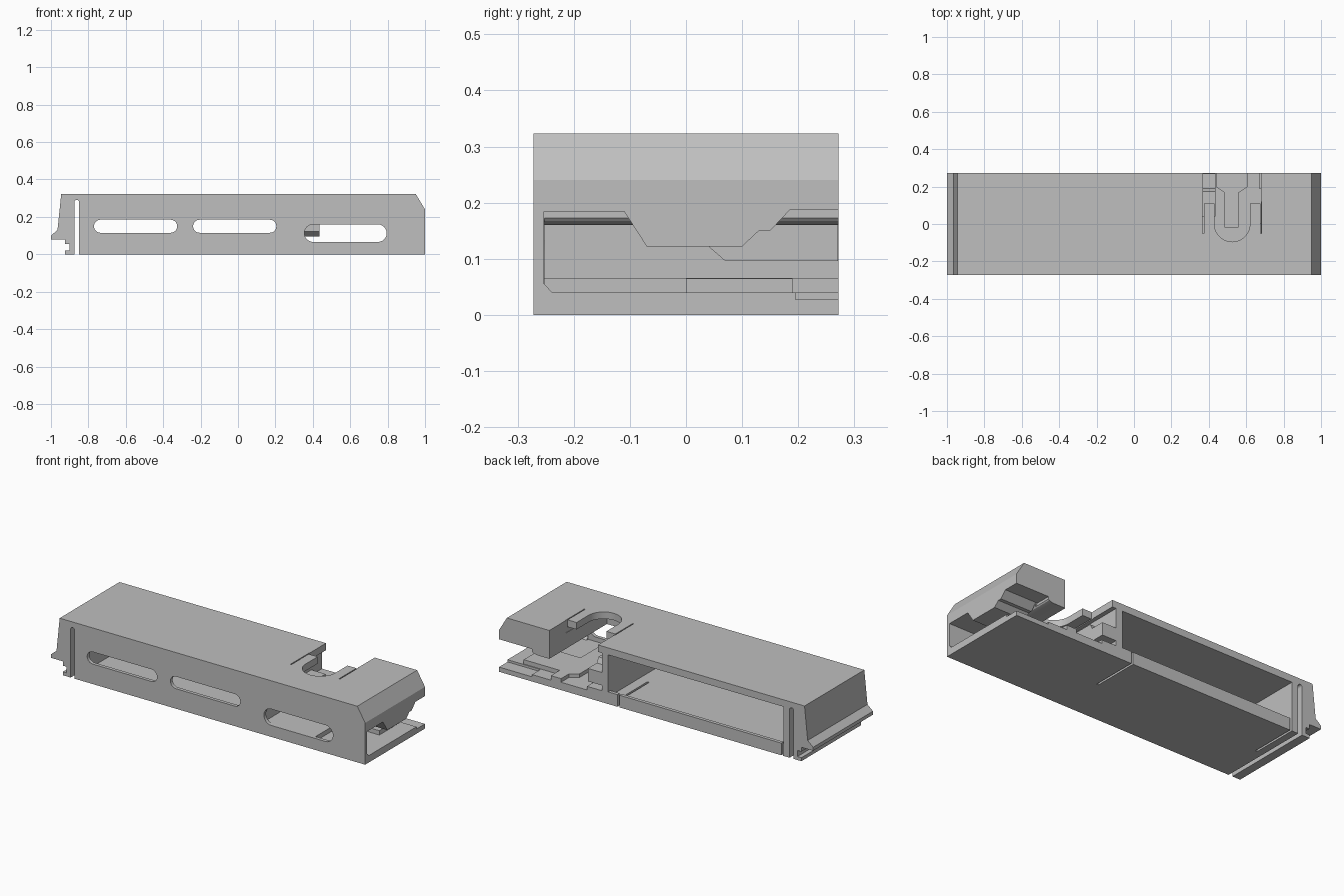
import bpy
import bmesh
import math
from mathutils import Vector

cube = bpy.data.objects.get("Cube")
if cube:
    bpy.data.objects.remove(cube, do_unlink=True)

grey = bpy.data.materials.new("plain grey")
grey.use_nodes = True
colour = (0.52, 0.52, 0.52, 1)
grey.diffuse_color = colour
grey.node_tree.nodes["Principled BSDF"].inputs["Base Color"].default_value = colour


def prism(name, points, axis, start, end):
    """Extrude a flat outline along one axis."""
    place = {"x": lambda p, d: (d, p[0], p[1]),
             "y": lambda p, d: (p[0], d, p[1]),
             "z": lambda p, d: (p[0], p[1], d)}[axis]
    bm = bmesh.new()
    face = bm.faces.new([bm.verts.new(place(p, start)) for p in points])
    grown = bmesh.ops.extrude_face_region(bm, geom=[face])
    shift = Vector(place((0, 0), end - start))
    verts = [v for v in grown["geom"] if isinstance(v, bmesh.types.BMVert)]
    bmesh.ops.translate(bm, verts=verts, vec=shift)
    bmesh.ops.recalc_face_normals(bm, faces=bm.faces)
    mesh = bpy.data.meshes.new(name)
    bm.to_mesh(mesh)
    bm.free()
    mesh.materials.append(grey)
    obj = bpy.data.objects.new(name, mesh)
    bpy.context.collection.objects.link(obj)
    return obj


def box(name, x, y, z):
    return prism(name, [(x[0], z[0]), (x[1], z[0]), (x[1], z[1]), (x[0], z[1])], "y", *y)


def arc(cx, cy, r, a, b, n=12):
    return [(cx + r * math.cos(math.radians(a + (b - a) * i / n)),
             cy + r * math.sin(math.radians(a + (b - a) * i / n))) for i in range(n + 1)]


def stadium(x0, x1, z0, z1):
    r, cz = (z1 - z0) / 2, (z0 + z1) / 2
    return arc(x1 - r, cz, r, -90, 90) + arc(x0 + r, cz, r, 90, 270)


def cut(target, cutter):
    cutter.hide_render = True
    mod = target.modifiers.new("cut", "BOOLEAN")
    mod.operation = "DIFFERENCE"
    mod.solver = "EXACT"
    mod.object = cutter
    bpy.context.view_layer.objects.active = target
    bpy.ops.object.modifier_apply(modifier=mod.name)
    bpy.data.objects.remove(cutter, do_unlink=True)


HALF, OUT = 0.272, 0.3
WALL = -0.252

# Housing with the latch end on the right and a chamfered open end on the left
housing = prism("housing", [
    (-0.945, 0.323), (0.95, 0.323), (1, 0.24), (1, 0), (-0.925, 0), (-0.925, 0.02),
    (-0.9, 0.02), (-0.9, 0.055), (-0.925, 0.055), (-0.925, 0.08), (-1, 0.08),
    (-1, 0.1), (-0.965, 0.13)], "y", -HALF, HALF)

# Main compartment, leaving a low lip along the back
cut(housing, box("compartment", (-0.81, 0.305), (WALL, 0.252), (0.04, 0.283)))
cut(housing, box("back_opening", (-0.81, 0.305), (0.24, OUT), (0.07, 0.283)))

# Latch bay under the roof cutout
cut(housing, box("latch_bay", (0.345, 0.68), (WALL, OUT), (0.066, 0.283)))
cut(housing, prism("bay_passage", [
    (0.67, 0.04), (0.8, 0.04), (0.8, 0.184), (0.785, 0.167), (0.76, 0.16), (0.67, 0.16)],
    "y", WALL, OUT))

# Open end, whose outline leaves a hanging rib under the roof
cut(housing, prism("end_opening", [
    (-0.253, 0.055), (-0.238, 0.04), (0.195, 0.04), (0.195, 0.027), (OUT, 0.027),
    (OUT, 0.187), (0.185, 0.187), (0.15, 0.15), (0.13, 0.15), (0.1, 0.122),
    (-0.07, 0.122), (-0.11, 0.184), (-0.253, 0.184)], "x", 0.79, 1.1))

# Rounded slots in the front wall and the flexing slit beside the latch
for x0, x1, z0, z1 in [(-0.77, -0.325, 0.115, 0.185), (-0.24, 0.205, 0.115, 0.185),
                       (0.355, 0.795, 0.066, 0.16)]:
    cut(housing, prism("front_slot", stadium(x0, x1, z0, z1), "y", -OUT, -0.24))
cut(housing, prism("latch_slit", [(-0.875, -0.1), (-0.85, -0.1)]
                   + arc(-0.8625, 0.278, 0.0125, 0, 180), "y", -OUT, OUT))

# Roof cutout with a round inner end, and slits that free the two tabs
cut(housing, prism("roof_cutout", [(0.68, OUT), (0.37, OUT), (0.37, 0.11), (0.43, 0.11)]
                   + arc(0.525, 0, 0.095, 180, 360, 20) + [(0.62, 0.11), (0.68, 0.11)],
                   "z", 0.2, 0.4))
for x in (0.37, 0.68):
    cut(housing, box("tab_slit", (x - 0.003, x + 0.003), (-0.05, 0.12), (0.25, 0.4)))

# Floor slits freeing the back lip
for x in (-0.803, 0.24):
    cut(housing, box("floor_slit", (x - 0.006, x + 0.006), (0, OUT), (-0.1, 0.1)))

# Shallow keyhole groove in the bay floor
cut(housing, prism("floor_groove", [
    (0.485, -0.015), (0.56, -0.015), (0.56, 0.17), (0.605, 0.2), (0.605, OUT),
    (0.44, OUT), (0.44, 0.2), (0.485, 0.17)], "z", 0.045, 0.1))

# Stop block on the bay partition
prism("stop_block", [(0.07, 0.096), (0.271, 0.096), (0.271, 0.17), (0.19, 0.17),
                     (0.175, 0.2), (0.04, 0.2), (0.04, 0.122)], "x", 0.34, 0.435)

# Low guide plate on the end floor
box("guide_plate", (0.67, 0.9), (0.0, 0.19), (0.035, 0.065))

for obj in [o for o in bpy.context.collection.objects if o.type == "MESH"]:
    bpy.ops.object.select_all(action="DESELECT")
    obj.select_set(True)
    bpy.context.view_layer.objects.active = obj
    bpy.ops.object.shade_smooth_by_angle(angle=math.radians(25))
